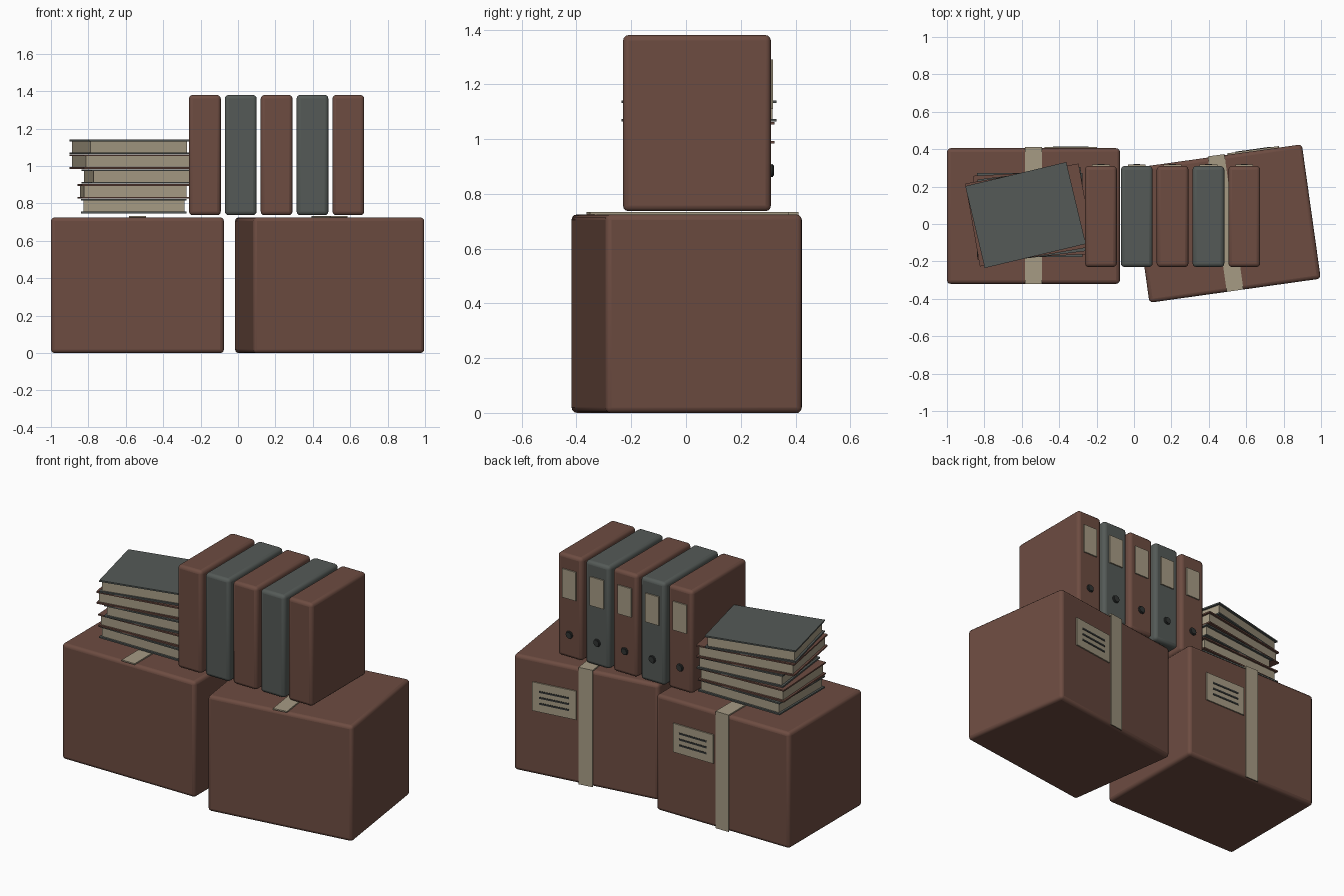
import bpy, math
from mathutils import Matrix, Vector

if "Cube" in bpy.data.objects:
    bpy.data.objects.remove(bpy.data.objects["Cube"])


def material(name, rgb):
    m = bpy.data.materials.new(name)
    m.diffuse_color = (*rgb, 1)
    m.use_nodes = True
    m.node_tree.nodes["Principled BSDF"].inputs["Base Color"].default_value = m.diffuse_color
    return m


BROWN = material("cardboard brown", (0.153, 0.072, 0.053))
GREEN = material("grey green", (0.089, 0.102, 0.095))
PAPER = material("paper tan", (0.381, 0.328, 0.231))
DARK = material("dark grey", (0.03, 0.033, 0.032))


def box(name, size, loc, mat, frame=Matrix(), bevel=0.0):
    """Box of a given size at a place inside a local frame, optionally rounded."""
    bpy.ops.mesh.primitive_cube_add(size=1)
    o = bpy.context.object
    o.name = name
    o.data.transform(Matrix.Diagonal((*size, 1)))
    o.matrix_world = frame @ Matrix.Translation(loc)
    o.data.materials.append(mat)
    if bevel:
        b = o.modifiers.new("round", 'BEVEL')
        b.width = bevel
        b.segments = 3
        bpy.ops.object.shade_smooth_by_angle(angle=math.radians(40))
    return o


def frame_at(x, y, z, degrees=0):
    return Matrix.Translation((x, y, z)) @ Matrix.Rotation(math.radians(degrees), 4, 'Z')


# Cardboard boxes with tape and a written label on the back
W, D, H = 0.925, 0.725, 0.725
for side, f in (("left", frame_at(-0.5375, 0.0425, 0)),
                ("right", frame_at(0.49, 0.0025, 0, 8))):
    box(side + "_carton", (W, D, H), (0, 0, H / 2), BROWN, f, 0.02)
    box(side + "_tape_top", (0.09, D + 0.006, 0.008), (0, 0.003, H + 0.004), PAPER, f)
    box(side + "_tape_back", (0.09, 0.006, H), (0, D / 2 + 0.003, H / 2), PAPER, f)
    box(side + "_label", (0.28, 0.008, 0.18), (0.20, D / 2 + 0.004, 0.49), PAPER, f)
    for i in range(3):
        box(f"{side}_label_line_{i + 1}", (0.19, 0.003, 0.011),
            (0.20, D / 2 + 0.009, 0.49 + (i - 1) * 0.037), DARK, f)

# Row of ring binders, spines to the back
for i in range(5):
    f = frame_at(-0.177 + i * 0.1917, 0.04, 0)
    box(f"binder_{i + 1}", (0.17, 0.54, 0.643), (0, 0, 1.0585), (BROWN, GREEN)[i % 2], f, 0.02)
    box(f"binder_label_{i + 1}", (0.095, 0.008, 0.18), (0, 0.274, 1.20), PAPER, f)
    # finger hole rim with a filled centre
    turn = Matrix.Rotation(math.radians(90), 4, 'X')
    bpy.ops.mesh.primitive_torus_add(major_radius=0.019, minor_radius=0.005,
                                     major_segments=20, minor_segments=8)
    rim = bpy.context.object
    rim.matrix_world = f @ Matrix.Translation((0, 0.274, 0.885)) @ turn
    bpy.ops.mesh.primitive_cylinder_add(vertices=20, radius=0.018, depth=0.014)
    disc = bpy.context.object
    disc.matrix_world = f @ Matrix.Translation((0, 0.275, 0.885)) @ turn
    for o, n in ((rim, "finger_hole_rim"), (disc, "finger_hole")):
        o.name = f"{n}_{i + 1}"
        o.data.materials.append(DARK)
        bpy.ops.object.select_all(action='DESELECT')
        o.select_set(True)
        bpy.context.view_layer.objects.active = o
        bpy.ops.object.shade_smooth_by_angle(angle=math.radians(40))

# Twisted stack of books: centre x, width, angle
books = [(-0.557, 0.565, 0), (-0.56, 0.575, 3), (-0.535, 0.555, 7),
         (-0.56, 0.615, 10), (-0.58, 0.555, 13.4)]
for i, (x, w, angle) in enumerate(books):
    f = frame_at(x, 0.048, 0.747 + i * 0.0793, angle)
    cover = (GREEN, BROWN)[i % 2]
    box(f"book_{i + 1}_bottom_cover", (w, 0.45, 0.009), (0, 0, 0.0045), cover, f)
    box(f"book_{i + 1}_pages", (w - 0.025, 0.425, 0.06), (0, 0, 0.0385), PAPER, f)
    box(f"book_{i + 1}_top_cover", (w, 0.45, 0.009), (0, 0, 0.0725), cover, f)
